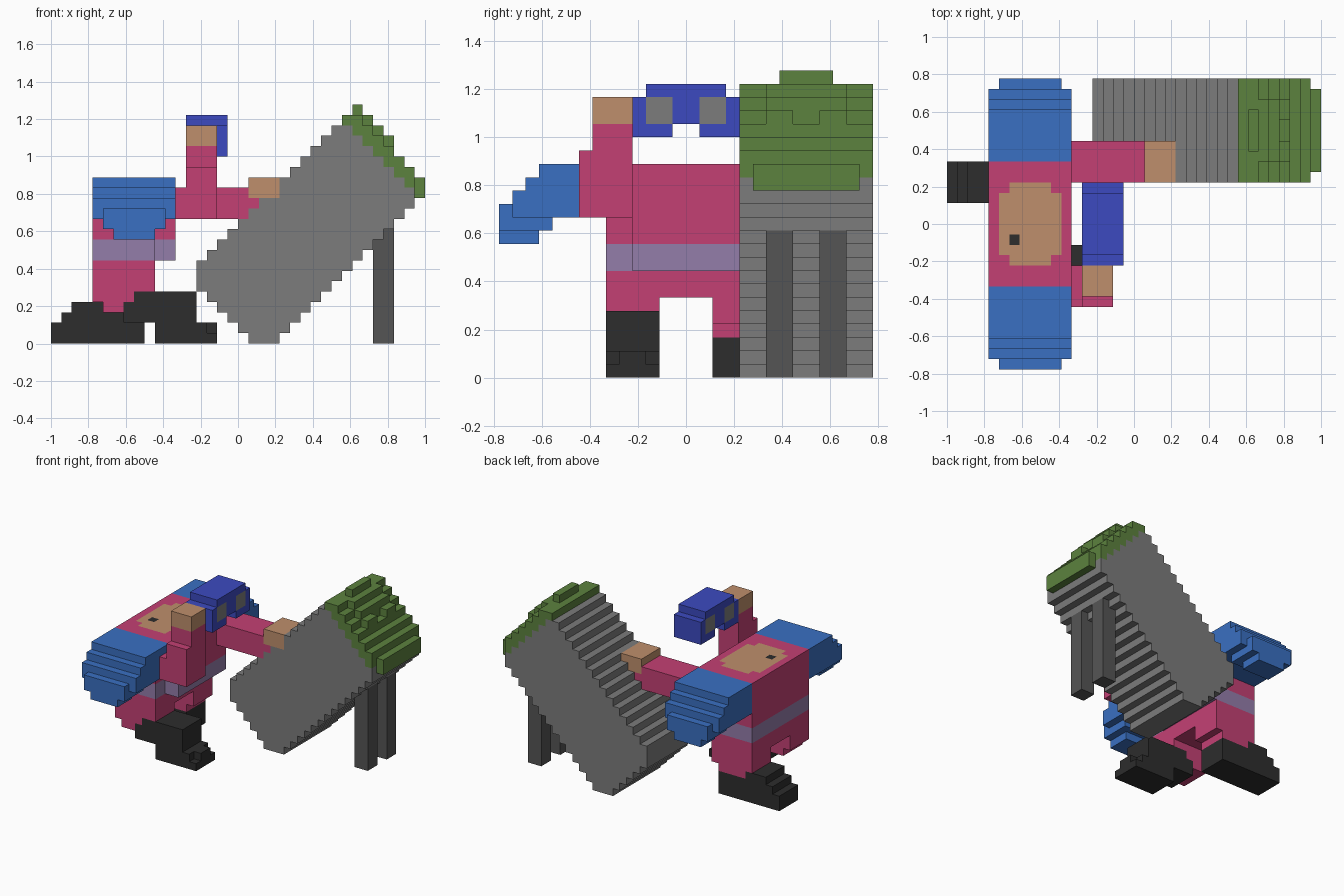
import bpy, bmesh

cube = bpy.data.objects.get("Cube")
if cube:
    bpy.data.objects.remove(cube, do_unlink=True)

U = 1 / 18  # edge of one block


def material(name, rgb):
    m = bpy.data.materials.new(name)
    lin = [((c / 255 + 0.055) / 1.055) ** 2.4 for c in rgb] + [1.0]
    m.diffuse_color = lin
    m.use_nodes = True
    bsdf = next(n for n in m.node_tree.nodes if n.type == 'BSDF_PRINCIPLED')
    bsdf.inputs["Base Color"].default_value = lin
    bsdf.inputs["Roughness"].default_value = 0.9
    return m


PINK = material("pink", (196, 64, 116))
BLUE = material("blue", (58, 112, 194))
NAVY = material("navy", (60, 74, 192))
GREEN = material("green", (92, 130, 62))
GRAY = material("gray", (124, 124, 124))
DARK = material("dark gray", (85, 85, 85))
SKIN = material("skin", (191, 143, 108))
BLACK = material("black", (45, 45, 45))
PURPLE = material("purple", (148, 125, 170))

used = set()  # cells already filled by an earlier part
SIDES = [(a, s) for a in range(3) for s in (0, 1)]


def cells(boxes):
    return {(x, y, z) for x0, x1, y0, y1, z0, z1 in boxes
            for x in range(x0, x1) for y in range(y0, y1) for z in range(z0, z1)}


def part(name, mat, boxes, cuts=()):
    """Block part: union of boxes (x0,x1,y0,y1,z0,z1) minus cuts, merged to clean faces."""
    solid = cells(boxes) - cells(cuts) - used
    used.update(solid)
    bm = bmesh.new()
    verts = {}

    def vert(p):
        if p not in verts:
            verts[p] = bm.verts.new(((p[0] - 18) * U, (p[1] - 14) * U, p[2] * U))
        return verts[p]

    for c in solid:
        for axis, side in SIDES:
            n = list(c)
            n[axis] += 1 if side else -1
            if tuple(n) in solid:
                continue
            b, d = (axis + 1) % 3, (axis + 2) % 3
            ring = []
            for i, j in ((0, 0), (1, 0), (1, 1), (0, 1)):
                p = list(c)
                p[axis] += side
                p[b] += i
                p[d] += j
                ring.append(vert(tuple(p)))
            bm.faces.new(ring if side else ring[::-1])
    bmesh.ops.dissolve_limit(bm, angle_limit=0.01, verts=bm.verts[:], edges=bm.edges[:])
    bmesh.ops.triangulate(bm, faces=[f for f in bm.faces if len(f.verts) > 4])
    mesh = bpy.data.meshes.new(name)
    bm.to_mesh(mesh)
    bm.free()
    mesh.materials.append(mat)
    ob = bpy.data.objects.new(name, mesh)
    bpy.context.collection.objects.link(ob)
    return ob


def mirror_y(boxes):
    return [(a, b, 28 - d, 28 - c, e, f) for a, b, c, d, e, f in boxes]


# Neck patch set into the top of the torso
part("neck_dot", BLACK, [(6, 7, 12, 13, 15, 16)])
part("neck_patch", SKIN, [(5, 11, 11, 17, 15, 16), (6, 10, 10, 18, 15, 16)])

# Torso, waistband and legs
notch = (10, 12, 8, 10, 8, 12)
part("torso", PINK, [(4, 12, 8, 20, 10, 16)], [notch])
part("waistband", PURPLE, [(4, 12, 8, 20, 8, 10)], [notch])
part("hips", PINK, [(4, 10, 8, 20, 6, 8)])

# Boots
part("front_boot", BLACK,
     [(10, 16, 8, 12, 0, 2), (7, 14, 8, 12, 2, 4), (8, 14, 8, 12, 4, 5)],
     [(15, 16, 8, 9, 1, 2), (15, 16, 11, 12, 1, 2)])
part("back_boot", BLACK,
     [(0, 9, 16, 20, 0, 2), (1, 9, 16, 20, 2, 3), (2, 5, 16, 20, 3, 4)])
for name, y in (("front_leg", 8), ("back_leg", 16)):
    part(name, PINK, [(4, 10, y, y + 4, 4, 6), (5, 9, y, y + 4, 3, 4)])

# Stepped shoulder sleeves
sleeve = []
for j, (z0, z1) in enumerate([(10, 13), (10, 14), (10, 15), (11, 16)] + [(12, 16)] * 4):
    for z in range(z0, z1):
        inset = max(0, 12 - z, 1 if j == 0 else 0)
        sleeve.append((4 + inset, 12 - inset, j, j + 1, z, z + 1))
part("front_sleeve", BLUE, sleeve)
part("back_sleeve", BLUE, mirror_y(sleeve))

# Raised front arm and its hand
part("front_arm", PINK, [(12, 16, 6, 10, 12, 15), (13, 16, 6, 10, 15, 17),
                         (13, 16, 7, 10, 17, 19)])
part("front_hand", SKIN, [(13, 16, 7, 10, 19, 21)])

# Binoculars with lenses on both faces
for name, y in (("front_lens", 11), ("back_lens", 15)):
    part(name, GRAY, [(13, 17, y, y + 2, 19, 21)])
part("binoculars", NAVY, [(13, 17, 10, 18, 19, 21), (13, 17, 11, 17, 21, 22),
                          (13, 17, 10, 13, 18, 19), (13, 17, 15, 18, 18, 19)])

# Reaching back arm and hand
part("back_hand", SKIN, [(19, 22, 18, 22, 14, 16)])
part("back_arm", PINK, [(12, 19, 18, 22, 12, 15), (19, 20, 18, 22, 13, 14)])

# Leaning slab: one column of blocks per x step
slab = []
for x in range(14, 35):
    low = max(0, 19 - x, x - 21)
    high = min(x - 6, 21, 49 - x)
    slab.append((x, x + 1, 18, 28, low, high))
part("leaning_slab", GRAY, slab)

# Props under the slab
for name, y in (("front_prop", 20), ("back_prop", 24)):
    part(name, DARK, [(31, 33, y, y + 2, 0, 12)])

# Grassy end cap with a raised U-shaped ridge
cap = [(28, 29, 18, 28, 21, 22), (35, 36, 19, 27, 14, 16)]
cap += [(x, x + 1, 18, 28, 49 - x, 51 - x) for x in range(29, 35)]
ridge = [(29, 30, 21, 25, 22, 23), (30, 31, 20, 26, 21, 22), (31, 32, 20, 26, 20, 21),
         (32, 33, 20, 22, 19, 20), (32, 33, 24, 26, 19, 20)]
part("grass_cap", GREEN, cap + ridge)
